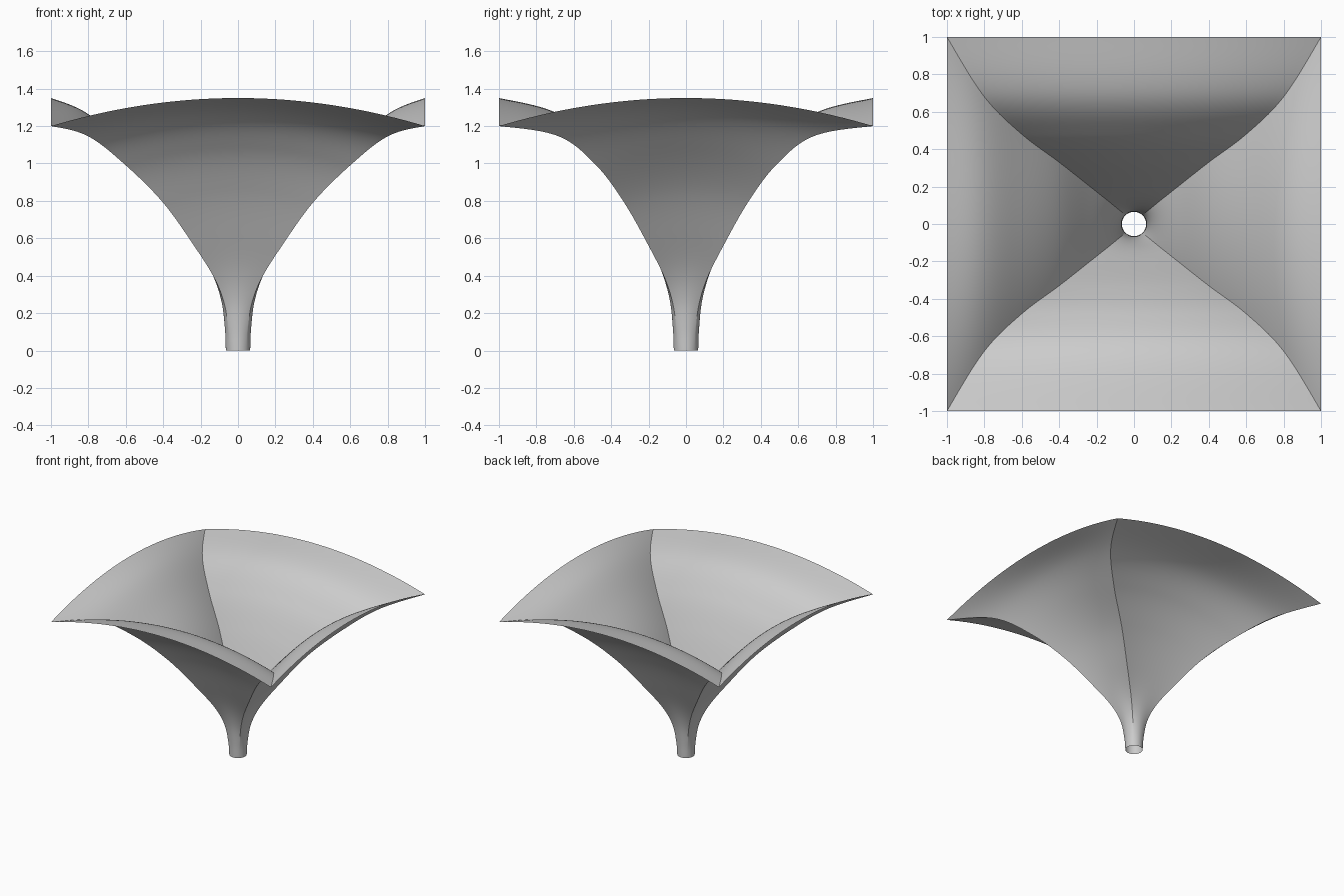
import bpy, bmesh, math
from mathutils import Vector

cube = bpy.data.objects.get("Cube")
if cube:
    bpy.data.objects.remove(cube)

grey = bpy.data.materials.new("light_grey")
grey.use_nodes = True
grey.diffuse_color = (0.6, 0.6, 0.6, 1)
grey.node_tree.nodes["Principled BSDF"].inputs["Base Color"].default_value = (0.6, 0.6, 0.6, 1)

RIM_RISE = 0.15      # height of each rim arch above the corners
ROWS, COLS = 72, 40

# Corner rib from the stem foot to the canopy corner
RIB = [Vector(p) for p in (
    (.046, .046, 0), (.052, .052, .11), (.073, .070, .25), (.128, .115, .39),
    (.235, .20, .56), (.40, .33, .79), (.60, .48, .99), (.80, .68, 1.145), (1, 1, 1.2))]


def spline(points, steps=24):
    """Smooth curve through the points."""
    pts = [2 * points[0] - points[1]] + points + [points[-1] + Vector((.2, .36, .02))]
    out = []
    for a, b, c, d in zip(pts, pts[1:], pts[2:], pts[3:]):
        for i in range(steps):
            t = i / steps
            out.append(.5 * (2 * b + (c - a) * t + (2 * a - 5 * b + 4 * c - d) * t * t
                             + (3 * b - a - 3 * c + d) * t ** 3))
    return out + [points[-1]]


def resample(points, count):
    """Evenly spaced points along a polyline."""
    dist = [0]
    for a, b in zip(points, points[1:]):
        dist.append(dist[-1] + (b - a).length)
    out, k = [], 0
    for i in range(count + 1):
        d = dist[-1] * i / count
        while k < len(points) - 2 and dist[k + 1] < d:
            k += 1
        out.append(points[k].lerp(points[k + 1], (d - dist[k]) / (dist[k + 1] - dist[k])))
    return out


rib = resample(spline(RIB), ROWS)
foot_radius = math.hypot(RIB[0].x, RIB[0].y)


def panel(bm, side):
    """One canopy panel between two ribs, blending a round foot into an arched rim."""
    grid = []
    for i, p in enumerate(rib):
        v = i / ROWS
        half, reach = (p.x, p.y) if side % 2 == 0 else (p.y, p.x)
        row = []
        for j in range(COLS + 1):
            s = 2 * j / COLS - 1
            angle = s * math.pi / 4
            across = s * half + (1 - v) * (foot_radius * math.sin(angle) - s * RIB[0].x)
            out = reach + (1 - v) * (foot_radius * math.cos(angle) - RIB[0].y)
            z = p.z + v * RIM_RISE * (1 - s * s)
            x, y = across, -out
            for _ in range(side):
                x, y = -y, x
            row.append(bm.verts.new((x, y, z)))
        grid.append(row)
    for low, high in zip(grid, grid[1:]):
        for j in range(COLS):
            bm.faces.new((low[j], low[j + 1], high[j + 1], high[j]))


# Four panels joined along the ribs into one open funnel
bm = bmesh.new()
for side in range(4):
    panel(bm, side)
bmesh.ops.remove_doubles(bm, verts=bm.verts, dist=1e-5)
mesh = bpy.data.meshes.new("funnel_canopy")
bm.to_mesh(mesh)
bm.free()
mesh.materials.append(grey)
canopy = bpy.data.objects.new("funnel_canopy", mesh)
bpy.context.collection.objects.link(canopy)

bpy.ops.object.select_all(action='DESELECT')
canopy.select_set(True)
bpy.context.view_layer.objects.active = canopy
bpy.ops.object.shade_smooth_by_angle(angle=math.radians(25))
